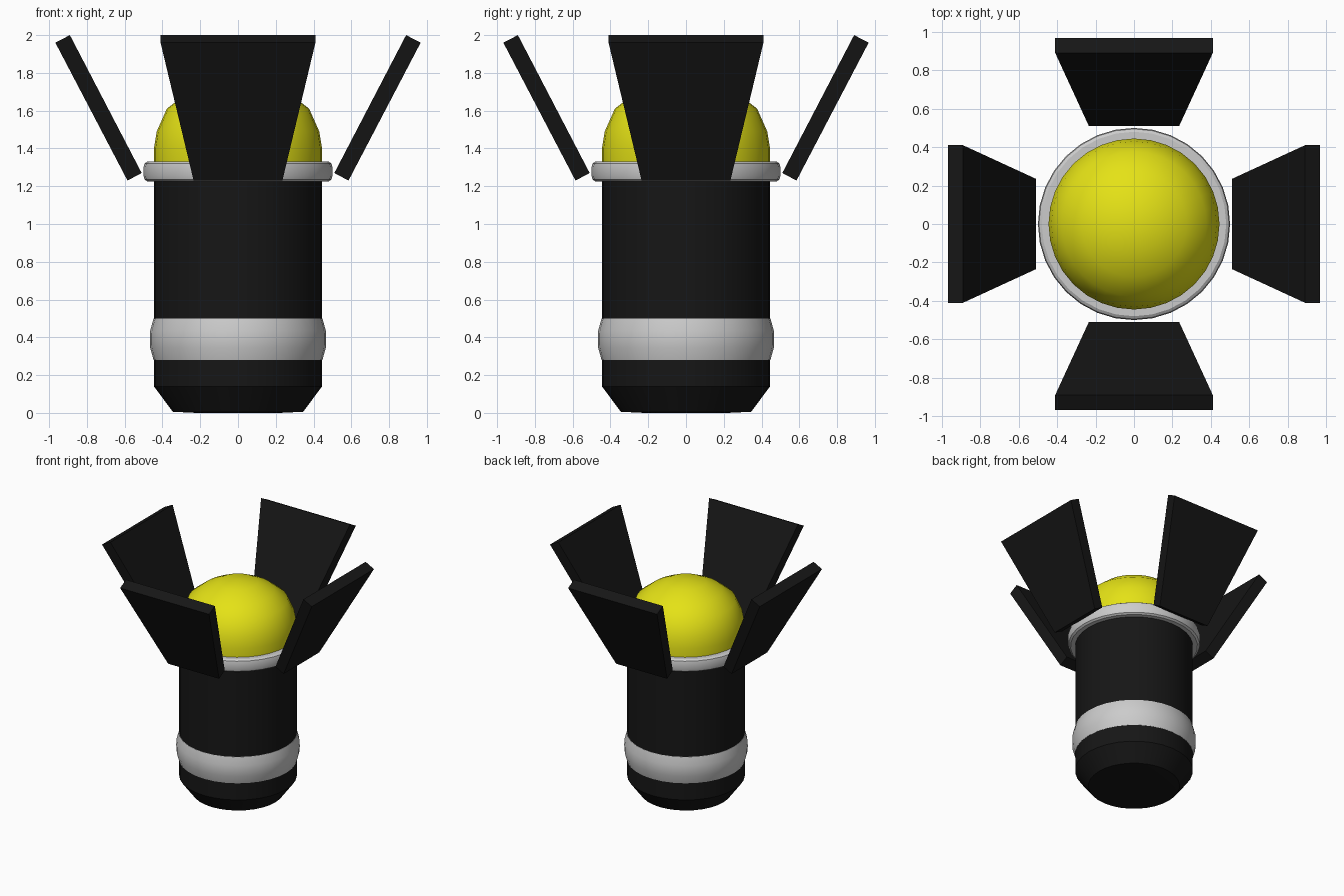
import bpy, bmesh, math
from mathutils import Matrix

if "Cube" in bpy.data.objects:
    bpy.data.objects.remove(bpy.data.objects["Cube"])

SEGMENTS = 32


def material(name, color):
    mat = bpy.data.materials.new(name)
    mat.diffuse_color = color
    mat.use_nodes = True
    mat.node_tree.nodes["Principled BSDF"].inputs["Base Color"].default_value = mat.diffuse_color
    return mat


black = material("black", (0.008, 0.008, 0.008, 1))
yellow = material("yellow", (0.78, 0.76, 0.008, 1))


def finish(name, bm, mat=None, smooth=None):
    bmesh.ops.recalc_face_normals(bm, faces=bm.faces[:])
    mesh = bpy.data.meshes.new(name)
    bm.to_mesh(mesh)
    bm.free()
    obj = bpy.data.objects.new(name, mesh)
    bpy.context.collection.objects.link(obj)
    if mat:
        mesh.materials.append(mat)
    if smooth:
        bpy.ops.object.select_all(action='DESELECT')
        obj.select_set(True)
        bpy.context.view_layer.objects.active = obj
        bpy.ops.object.shade_smooth_by_angle(angle=math.radians(smooth))
    return obj


def lathe(name, profile, mat=None, closed=False, smooth=32):
    """Spin an (r, z) profile about the z axis."""
    bm = bmesh.new()
    verts = [bm.verts.new((r, 0, z)) for r, z in profile]
    edges = [bm.edges.new(pair) for pair in zip(verts, verts[1:])]
    if closed:
        edges.append(bm.edges.new((verts[-1], verts[0])))
    bmesh.ops.spin(bm, geom=verts + edges, cent=(0, 0, 0), axis=(0, 0, 1),
                   angle=math.tau, steps=SEGMENTS, use_duplicate=False)
    bmesh.ops.remove_doubles(bm, verts=bm.verts[:], dist=0.0005)
    return finish(name, bm, mat, smooth)


def flap(name, angle):
    """Tilted trapezoid plate, narrow at the collar and wide at the top."""
    section = [(0.51, 1.27, 0.235), (0.585, 1.23, 0.235),
               (0.967, 1.96, 0.41), (0.89, 2.0, 0.41)]
    bm = bmesh.new()
    left = [bm.verts.new((x, -w, z)) for x, z, w in section]
    right = [bm.verts.new((x, w, z)) for x, z, w in section]
    bm.faces.new(left)
    bm.faces.new(right)
    for i in range(4):
        j = (i + 1) % 4
        bm.faces.new((left[i], left[j], right[j], right[i]))
    bm.transform(Matrix.Rotation(angle, 4, 'Z'))
    return finish(name, bm, black)


# Lamp housing
lathe("housing", [(0, 0), (0.22, 0), (0.345, 0.006), (0.445, 0.14),
                  (0.445, 1.31)], black)

# Grey band around the lower housing
lathe("lower_band", [(0.44, 0.28), (0.447, 0.28), (0.465, 0.345),
                     (0.467, 0.39), (0.465, 0.435), (0.447, 0.50),
                     (0.44, 0.50)], closed=True)

# Collar under the lens
lathe("lens_collar", [(0.44, 1.225), (0.48, 1.225), (0.495, 1.236),
                      (0.50, 1.255), (0.50, 1.30), (0.495, 1.32),
                      (0.48, 1.33), (0.44, 1.33)], closed=True)

# Domed lens
lathe("lens", [(0.445, 1.32), (0.445, 1.40), (0.43, 1.49), (0.377, 1.61),
               (0.275, 1.69), (0.15, 1.752), (0, 1.77)], yellow, smooth=45)

# Four shutter flaps
for i, side in enumerate(("right", "back", "left", "front")):
    flap(side + "_flap", i * math.pi / 2)
